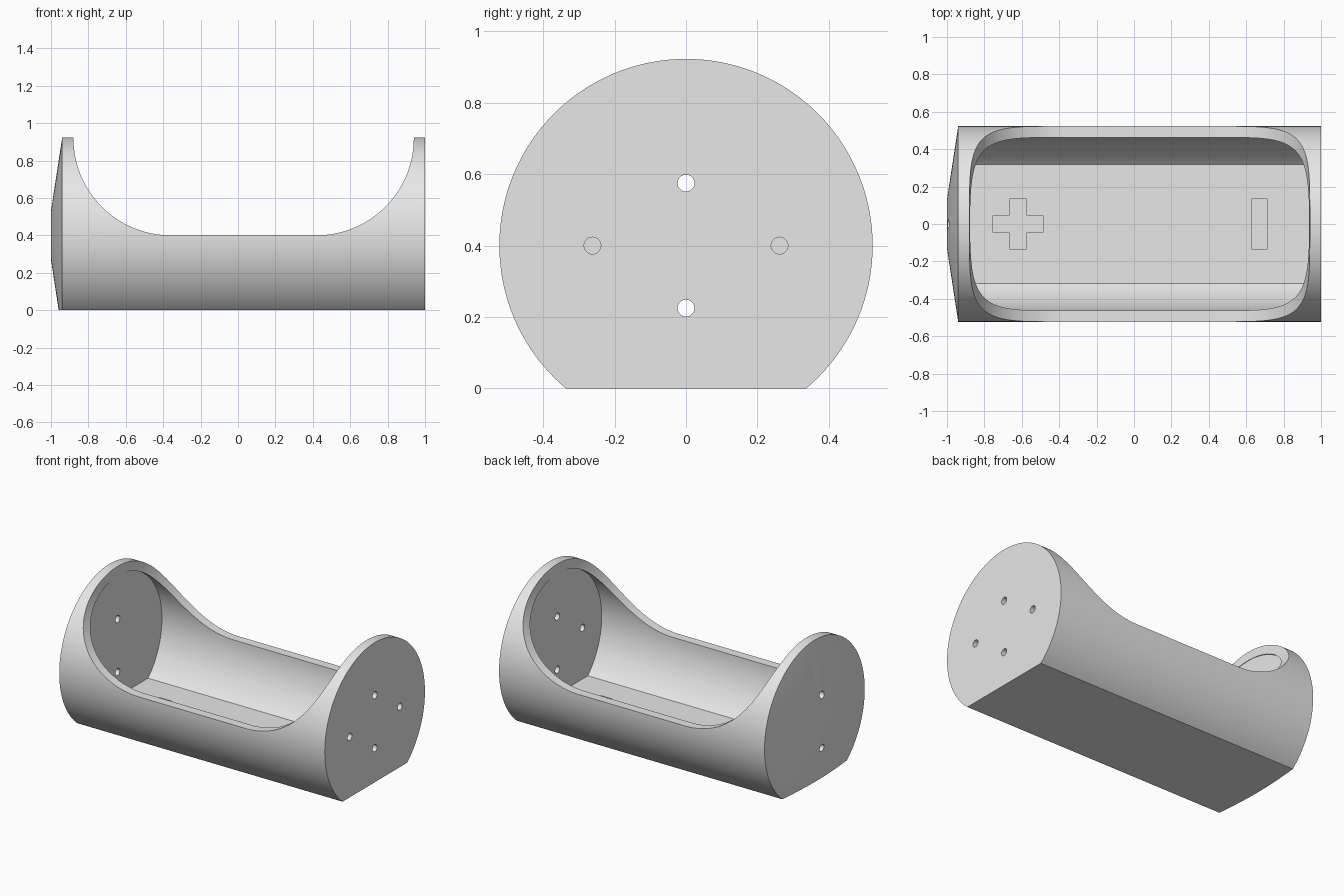
import bpy, bmesh
from math import sin, cos, pi, radians
from mathutils import Matrix

if "Cube" in bpy.data.objects:
    bpy.data.objects.remove(bpy.data.objects["Cube"])

AXIS_Z = 0.4            # height of the cylinder axis
OUTER, WALL = 0.523, 0.06
INNER = OUTER - WALL
SEGMENTS = 128

grey = bpy.data.materials.new("plain grey")
grey.use_nodes = True
colour = (0.8, 0.8, 0.8, 1)
grey.diffuse_color = colour
grey.node_tree.nodes["Principled BSDF"].inputs["Base Color"].default_value = colour


def finish(name, bm):
    bmesh.ops.recalc_face_normals(bm, faces=bm.faces)
    mesh = bpy.data.meshes.new(name)
    bm.to_mesh(mesh)
    bm.free()
    mesh.materials.append(grey)
    obj = bpy.data.objects.new(name, mesh)
    bpy.context.collection.objects.link(obj)
    return obj


def lathe(name, stations, floor=None, segments=SEGMENTS, y=0, z=AXIS_Z):
    """Closed solid round an x-axis from (x, radius) stations, cut flat at floor."""
    bm = bmesh.new()
    rings = [[bm.verts.new((x, y + r * sin(2 * pi * i / segments),
                            z + r * cos(2 * pi * i / segments)))
              for i in range(segments)] for x, r in stations]
    for a, b in zip(rings, rings[1:]):
        for i in range(segments):
            j = (i + 1) % segments
            bm.faces.new((a[i], a[j], b[j], b[i]))
    bm.faces.new(rings[0])
    bm.faces.new(rings[-1])
    if floor is not None:
        geom = bm.verts[:] + bm.edges[:] + bm.faces[:]
        cut = bmesh.ops.bisect_plane(bm, geom=geom, plane_co=(0, 0, floor),
                                     plane_no=(0, 0, 1), clear_inner=True)
        edges = [e for e in cut["geom_cut"] if isinstance(e, bmesh.types.BMEdge)]
        bmesh.ops.contextual_create(bm, geom=edges)
    return finish(name, bm)


def prism(name, points, offset):
    """Extrude a closed outline along the offset vector."""
    bm = bmesh.new()
    face = bm.faces.new([bm.verts.new(p) for p in points])
    ext = bmesh.ops.extrude_face_region(bm, geom=[face])
    verts = [v for v in ext["geom"] if isinstance(v, bmesh.types.BMVert)]
    bmesh.ops.translate(bm, verts=verts, vec=offset)
    return finish(name, bm)


# Body: flat-bottomed cylinder with a shallow cone on one end
body = lathe("battery_holder", [(-1, 0.13), (-0.94, OUTER), (1, OUTER)], floor=0)

# Cavity with a flat floor
FLOOR = 0.063
LEFT, RIGHT = -0.88, 0.94
cutters = [lathe("cavity_cutter", [(LEFT, INNER), (RIGHT, INNER)], floor=FLOOR)]

# Top opening with large rounded lower corners
R = 0.52
steps = 32
arc = [pi / 2 * i / steps for i in range(steps + 1)]
outline = [(LEFT, 1.1)]
outline += [(LEFT + R - R * cos(a), AXIS_Z + R - R * sin(a)) for a in arc]
outline += [(RIGHT - R + R * sin(a), AXIS_Z + R - R * cos(a)) for a in arc]
outline += [(RIGHT, 1.1)]
cutters.append(prism("opening_cutter", [(x, -0.8, z) for x, z in outline], (0, 1.6, 0)))

# Wire holes: an upper and lower pair at both ends, a side pair at one end only
HOLE = 0.0235
for dz in (-0.175, 0.175):
    cutters.append(lathe("end_hole_cutter", [(-1.1, HOLE), (1.1, HOLE)],
                         segments=32, z=AXIS_Z + dz))
for dy in (-0.262, 0.262):
    cutters.append(lathe("side_hole_cutter", [(0.8, HOLE), (1.1, HOLE)],
                         segments=32, y=dy))

# Polarity marks sunk into the floor
SUNK = FLOOR - 0.03
A, B = 0.045, 0.133
quarter = [(B, -A), (B, A), (A, A)]
plus = []
for k in range(4):
    turn = Matrix.Rotation(k * pi / 2, 3, 'Z')
    for x, y in quarter:
        p = turn @ Matrix.Translation((x, y, 0)).to_translation()
        plus.append((p.x - 0.62, p.y, SUNK))
cutters.append(prism("plus_cutter", plus, (0, 0, 0.1)))
bar = [(0.672 + sx * 0.043, sy * B, SUNK)
       for sx, sy in ((-1, -1), (1, -1), (1, 1), (-1, 1))]
cutters.append(prism("minus_cutter", bar, (0, 0, 0.1)))

# Cut everything out of the body, then drop the cutters
for cutter in cutters:
    mod = body.modifiers.new(cutter.name, 'BOOLEAN')
    mod.operation = 'DIFFERENCE'
    mod.solver = 'EXACT'
    mod.object = cutter
    cutter.hide_render = True
bpy.context.view_layer.update()
result = bpy.data.meshes.new_from_object(
    body.evaluated_get(bpy.context.evaluated_depsgraph_get()))
body.modifiers.clear()
body.data = result
for cutter in cutters:
    bpy.data.objects.remove(cutter)

# Smooth curved walls, sharp rims
for obj in bpy.context.selected_objects:
    obj.select_set(False)
body.select_set(True)
bpy.context.view_layer.objects.active = body
bpy.ops.object.shade_smooth_by_angle(angle=radians(30))
